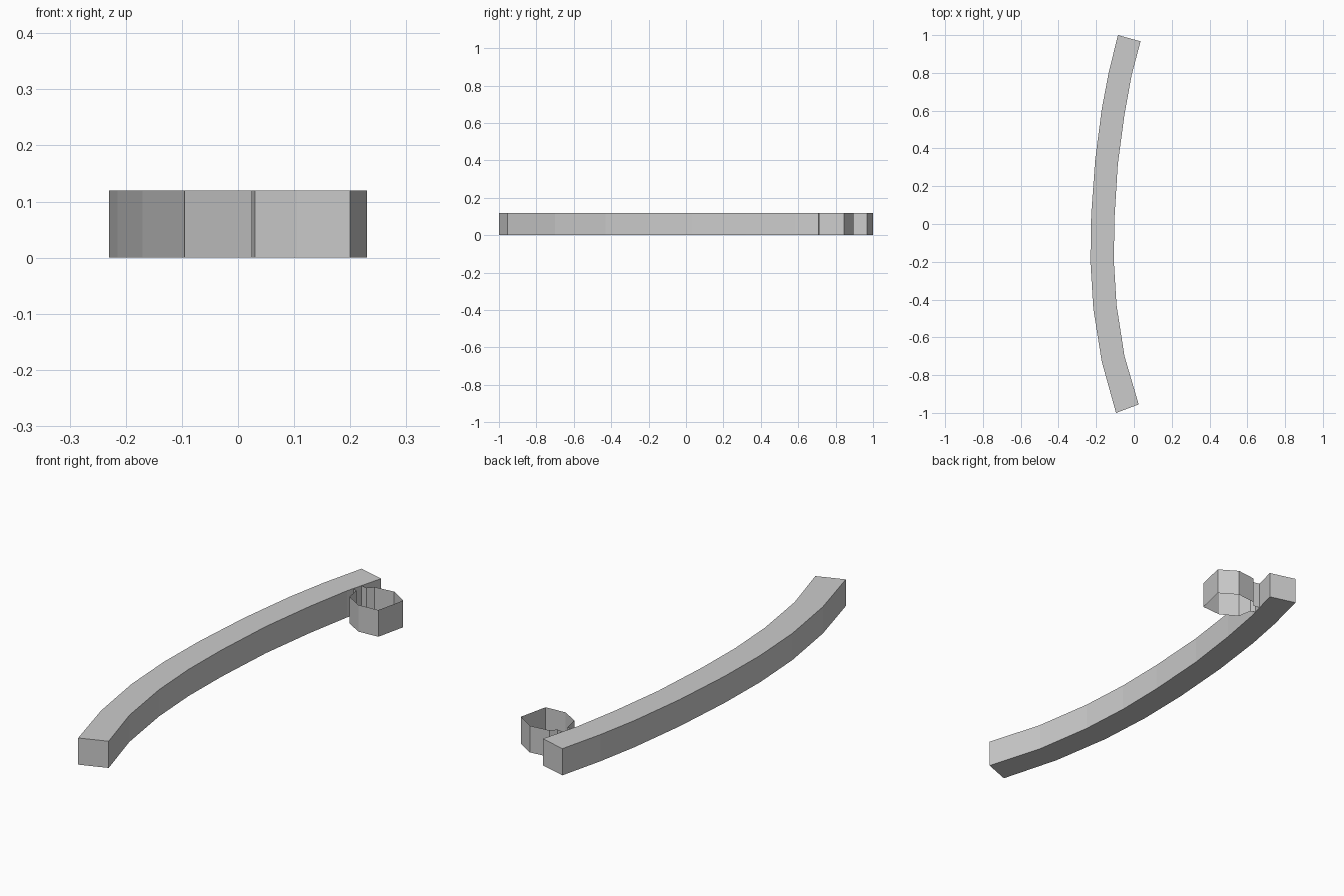
import bpy
import bmesh

HEIGHT = 0.12

cube = bpy.data.objects.get("Cube")
if cube:
    bpy.data.objects.remove(cube, do_unlink=True)

grey = bpy.data.materials.new("plain_grey")
grey.use_nodes = True
colour = (0.6, 0.6, 0.6, 1)
grey.diffuse_color = colour
grey.node_tree.nodes["Principled BSDF"].inputs["Base Color"].default_value = colour


def finish(name, bm):
    mesh = bpy.data.meshes.new(name)
    bm.to_mesh(mesh)
    bm.free()
    mesh.materials.append(grey)
    obj = bpy.data.objects.new(name, mesh)
    bpy.context.collection.objects.link(obj)
    return obj


def extrude_up(bm, geom):
    result = bmesh.ops.extrude_face_region(bm, geom=geom)
    top = [v for v in result["geom"] if isinstance(v, bmesh.types.BMVert)]
    bmesh.ops.translate(bm, verts=top, vec=(0, 0, HEIGHT))


# Curved beam: quads between the outer and inner edge, extruded upward
outer = [(-0.095, -1.0), (-0.17, -0.73), (-0.215, -0.45), (-0.23, -0.2),
         (-0.226, 0.05), (-0.205, 0.34), (-0.17, 0.61), (-0.134, 0.8), (-0.085, 1.0)]
inner = [(0.025, -0.955), (-0.05, -0.7), (-0.092, -0.43), (-0.106, -0.2),
         (-0.103, 0.03), (-0.085, 0.32), (-0.05, 0.58), (-0.012, 0.79), (0.035, 0.967)]
bm = bmesh.new()
rows = [[bm.verts.new((x, y, 0)) for x, y in side] for side in (outer, inner)]
for i in range(len(outer) - 1):
    bm.faces.new((rows[0][i], rows[1][i], rows[1][i + 1], rows[0][i + 1]))
extrude_up(bm, bm.faces[:])
bmesh.ops.recalc_face_normals(bm, faces=bm.faces[:])
finish("curved_beam", bm)

# Thin open ring with a short neck joining the beam
loop = [(-0.015, 0.83), (0.018, 0.815), (0.03, 0.75), (0.105, 0.706), (0.2, 0.712),
        (0.23, 0.845), (0.15, 0.895), (0.06, 0.885), (0.037, 0.86), (0.0, 0.868)]
bm = bmesh.new()
for level in (0, HEIGHT):
    for x, y in loop:
        bm.verts.new((x, y, level))
bm.verts.ensure_lookup_table()
n = len(loop)
for i in range(n - 1):
    bm.faces.new([bm.verts[k] for k in (i, i + 1, i + 1 + n, i + n)])
finish("ring_band", bm)
